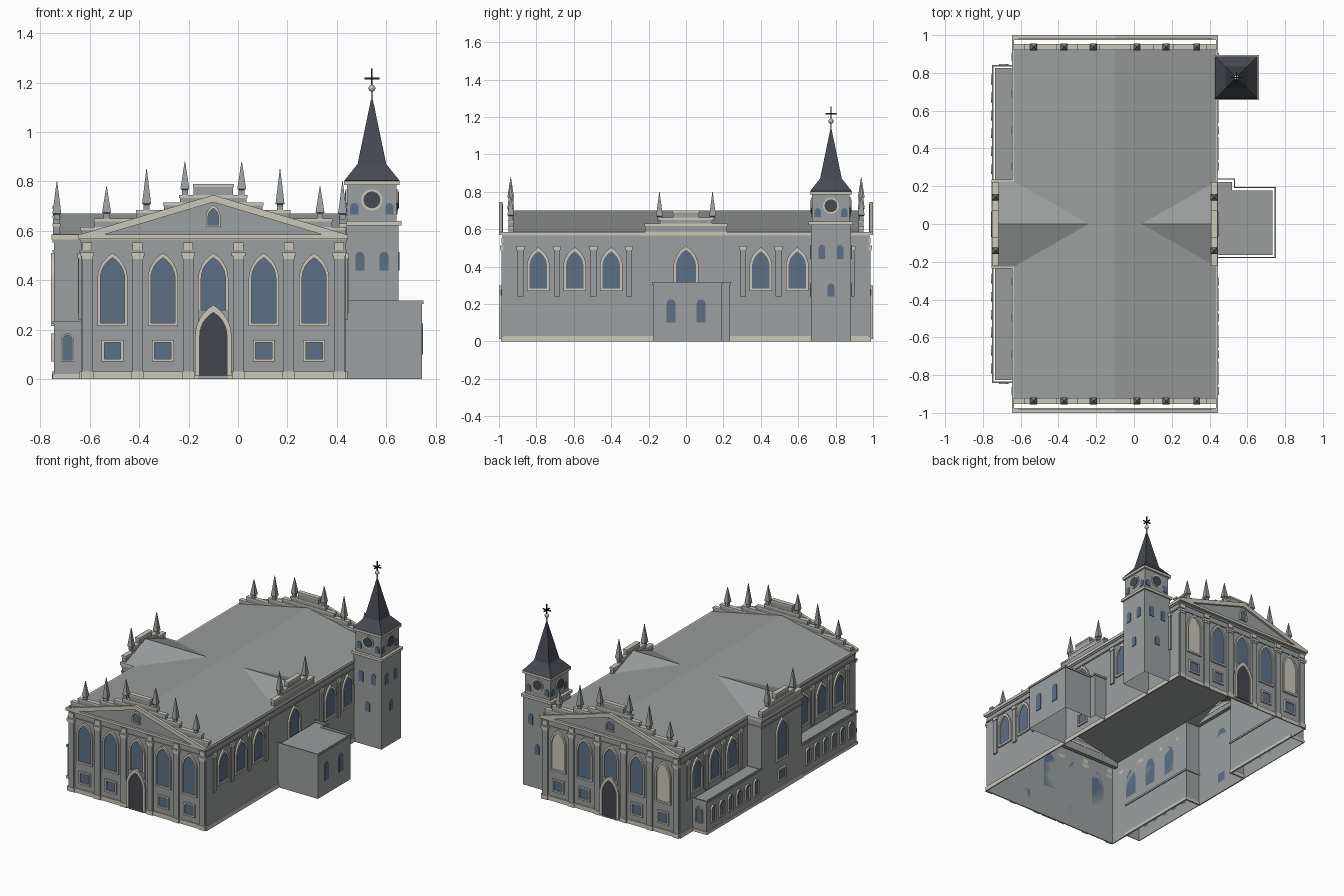
import bpy, bmesh
from math import sin, cos, pi, radians
from mathutils import Matrix, Vector

cube = bpy.data.objects.get("Cube")
if cube:
    bpy.data.objects.remove(cube)


def material(name, rgb):
    m = bpy.data.materials.new(name)
    m.use_nodes = True
    m.diffuse_color = (*rgb, 1)
    m.node_tree.nodes["Principled BSDF"].inputs["Base Color"].default_value = (*rgb, 1)
    return m


WALL = material("grey_plaster", (0.33, 0.35, 0.35))
ROOF = material("roof_grey", (0.32, 0.34, 0.335))
TRIM = material("pale_stone", (0.60, 0.57, 0.50))
GLASS = material("blue_glass", (0.11, 0.16, 0.235))
SLATE = material("dark_slate", (0.062, 0.068, 0.082))
DOOR = material("door_dark", (0.06, 0.062, 0.075))
METAL = material("black_iron", (0.02, 0.02, 0.022))

parts = {}


def part(name, mat):
    return parts.setdefault(name, (bmesh.new(), mat))[0]


def faces(bm, rings, closed=True):
    """Bridge equal rings of points, one after the other."""
    vs = [[bm.verts.new(p) for p in r] for r in rings]
    n = len(vs[0])
    for a, b in zip(vs, vs[1:]):
        for i in range(n if closed else n - 1):
            j = (i + 1) % n
            bm.faces.new((a[i], a[j], b[j], b[i]))
    return vs


class Side:
    """A wall plane: u runs along it, z up, d outward from the pivot."""
    def __init__(self, cx, cy, turn, d):
        self.m = Matrix.Translation((cx, cy, 0)) @ Matrix.Rotation(radians(90 * turn), 4, 'Z')
        self.d = d

    def at(self, pts, d):
        return [self.m @ Vector((u, -self.d - d, z)) for u, z in pts]


def prism(name, mat, side, pts, d0, d1):
    bm = part(name, mat)
    vs = faces(bm, [side.at(pts, d0), side.at(pts, d1)])
    bm.faces.new(vs[0])
    bm.faces.new(vs[1])


def rect(u, z0, z1, w):
    return [(u - w / 2, z0), (u + w / 2, z0), (u + w / 2, z1), (u - w / 2, z1)]


def block(name, mat, side, u, z0, z1, w, d0, d1):
    prism(name, mat, side, rect(u, z0, z1, w), d0, d1)


def pointed(u, z0, z1, w):
    arc = [(w * cos(a) - w / 2, w * sin(a)) for a in [pi / 3 * i / 6 for i in range(7)]]
    zs = z1 - arc[-1][1]
    return ([(u - w / 2, z0), (u + w / 2, z0)] + [(u + x, zs + z) for x, z in arc]
            + [(u - x, zs + z) for x, z in arc[-2::-1]])


def rounded(u, z0, z1, w):
    return ([(u - w / 2, z0), (u + w / 2, z0)]
            + [(u + w / 2 * cos(pi * i / 8), z1 - w / 2 + w / 2 * sin(pi * i / 8)) for i in range(9)])


def window(side, shape, u, z0, z1, w, rim=0.0, mat=GLASS, sill=True, depth=0.012):
    name = "door" if mat == DOOR else "blind_windows" if mat == TRIM else "windows"
    lo = z0 + rim if sill else z0
    inner = shape(u, lo, z1 - rim * (1.6 if shape is pointed else 1), w - 2 * rim)
    prism(name, mat, side, inner, 0, 0.004)
    if rim:
        outer = shape(u, z0, z1, w)
        faces(part("window_frames", TRIM),
              [side.at(outer, 0), side.at(outer, depth), side.at(inner, depth), side.at(inner, 0)])


def offset(plan, d):
    out, n = [], len(plan)
    for i, (x, y) in enumerate(plan):
        (px, py), (qx, qy) = plan[i - 1], plan[(i + 1) % n]
        a, b = Vector((y - py, px - x)).normalized(), Vector((qy - y, x - qx)).normalized()
        out.append((x + d * (a.x + b.x), y + d * (a.y + b.y)))
    return out


def lift(plan, z):
    return [(x, y, z) for x, y in plan]


def shell(name, plan, z0, z1, mat=WALL):
    faces(part(name, mat), [lift(plan, z0), lift(plan, z1)])


def band(name, mat, plan, z0, z1, out):
    o = offset(plan, out)
    faces(part(name, mat), [lift(plan, z0), lift(o, z0), lift(o, z1), lift(plan, z1)])


def flat_roof(name, plan, z, mat=ROOF):
    bm = part(name, mat)
    bm.faces.new([bm.verts.new(p) for p in lift(plan, z)])


def square(cx, cy, h):
    return [(cx - h, cy - h), (cx + h, cy - h), (cx + h, cy + h), (cx - h, cy + h)]


def pinnacle(side, u, d, z0, z1):
    x, y, _ = side.at([(u, 0)], d)[0]
    prof = [(0.012, z0), (0.012, z0 + 0.02), (0.018, z0 + 0.025), (0.001, z1)]
    faces(part("pinnacles", WALL), [lift(square(x, y, h), z) for h, z in prof])


def stepped_parapet(side, steps, z0, d0, d1):
    """Stairs of (half width, top height), each with a pale coping."""
    for i, (h, z) in enumerate(steps):
        block("parapets", WALL, side, 0, z0, z - 0.012, 2 * h, d0, d1)
        block("parapet_copings", TRIM, side, 0, z - 0.012, z, 2 * h + 0.006, d0 - 0.002, d1 + 0.002)
        z0 = z


# Main walls, with a shallow transept on the right side
L, R, TL, E, T = -0.635, 0.435, -0.745, 0.975, 0.225
MX = -0.1
nave = [(L, -E), (R, -E), (R, E), (L, E), (L, T), (TL, T), (TL, -T), (L, -T)]
shell("main_walls", nave, 0, 0.585)
band("plinth", TRIM, nave, 0, 0.03, 0.008)
band("string_course", WALL, nave, 0.513, 0.522, 0.006)
band("cornice", TRIM, nave, 0.565, 0.585, 0.01)
band("cornice_bed", WALL, nave, 0.553, 0.565, 0.005)

front, back = Side(MX, 0, 0, E), Side(MX, 0, 2, E)
left, right = Side(MX, 0, 1, R - MX), Side(MX, 0, 3, MX - L)
right_transept = Side(MX, 0, 3, MX - TL)

# Roof: two long slopes crossed by small transept gables
bm = part("main_roof", ROOF)
for x in (L, R):
    bm.faces.new([bm.verts.new(p) for p in
                  ((MX, -0.94, 0.70), (MX, 0.94, 0.70), (x, 0.94, 0.585), (x, -0.94, 0.585))])
for s in (-1, 1):
    for pts in (((TL, 0, 0.67), (-0.24, 0, 0.67), (L, s * T, 0.585), (TL, s * T, 0.585)),
                ((R, 0, 0.67), (0.04, 0, 0.67), (R, s * T, 0.585))):
        bm.faces.new([bm.verts.new(p) for p in pts])

# End facades
for side in (front, back):
    for i in range(6):
        u = (i - 2.5) * 0.204
        block("pilasters", WALL, side, u, 0.03, 0.49, 0.042, 0, 0.012)
        block("pilaster_bases", TRIM, side, u, 0, 0.03, 0.05, 0, 0.015)
        block("capitals", TRIM, side, u, 0.485, 0.5, 0.046, 0, 0.016)
        block("capitals", TRIM, side, u, 0.497, 0.513, 0.056, 0, 0.02)
        block("frieze_blocks", TRIM, side, u, 0.523, 0.553, 0.04, 0, 0.012)
    for i in range(-2, 3):
        blind = side is back and abs(i) == 2
        window(side, pointed, i * 0.204, 0.215, 0.51, 0.122, 0.012, TRIM if blind else GLASS)
        if i:
            window(side, rect, i * 0.204, 0.07, 0.158, 0.088, 0.011)
    block("door_backing", WALL, side, 0, 0, 0.28, 0.12, 0, 0.014)
    porch = Side(MX, 0, 0 if side is front else 2, E + 0.012)
    window(porch, pointed, 0, 0.012, 0.30, 0.148, 0.019, DOOR, sill=False)
    # Pediment with raking cornices
    block("front_cornices", TRIM, side, 0, 0.568, 0.585, 1.09, 0, 0.025)
    prism("pediments", WALL, side, [(-0.52, 0.585), (0.52, 0.585), (0, 0.735)], 0.004, 0.01)
    prism("raking_cornices", TRIM, side, [(-0.54, 0.585), (-0.44, 0.585), (0, 0.716), (0.44, 0.585),
                                          (0.54, 0.585), (0, 0.745)], 0.005, 0.025)
    window(Side(MX, 0, 0 if side is front else 2, E + 0.01), pointed, 0, 0.615, 0.705, 0.06, 0.009)
    # Stepped parapet behind
    stepped_parapet(side, [(0.535, 0.615), (0.48, 0.65), (0.31, 0.685), (0.20, 0.715),
                           (0.135, 0.745), (0.08, 0.79)], 0.55, -0.052, -0.025)
    for u, z0, z1 in ((0.432, 0.65, 0.78), (0.27, 0.685, 0.85), (0.115, 0.745, 0.88)):
        for s in (-1, 1):
            pinnacle(side, s * u, -0.038, z0, z1)

# Long sides
for side in (left, right):
    for s in (-1, 1):
        for u in (0.40, 0.595, 0.79):
            window(side, pointed, s * u, 0.268, 0.503, 0.122, 0.014)
        for u in (0.305, 0.495, 0.69, 0.885):
            block("pilasters", WALL, side, s * u, 0.24, 0.49, 0.034, 0, 0.01)
            block("capitals", TRIM, side, s * u, 0.488, 0.51, 0.042, 0, 0.014)

# Transept fronts
for side in (left, right_transept):
    window(side, pointed, 0, 0.215, 0.51, 0.135, 0.013)
    window(side, rect, 0, 0.07, 0.158, 0.088, 0.011)
    stepped_parapet(side, [(0.22, 0.63), (0.14, 0.662), (0.07, 0.70)], 0.585, -0.025, 0.004)
    for s in (-1, 1):
        pinnacle(side, s * 0.142, -0.012, 0.645, 0.80)

# Low aisles beside the right transept
for s in (-1, 1):
    y0, y1 = sorted((s * T, s * 0.835))
    plan = [(TL, y0), (L, y0), (L, y1), (TL, y1)]
    shell("aisle_walls", plan, 0, 0.235)
    band("aisle_plinth", TRIM, plan, 0, 0.02, 0.005)
    band("aisle_cornice", WALL, plan, 0.222, 0.235, 0.006)
    flat_roof("aisle_roofs", offset(plan, -0.01), 0.23)
    end = Side((TL + L) / 2, 0, 0 if s < 0 else 2, 0.835)
    window(end, rounded, 0, 0.07, 0.185, 0.052, 0.007)
    for i in range(6):
        window(right_transept, rounded, s * (0.29 + i * 0.095), 0.07, 0.185, 0.052, 0.007)

# Annex on the left side
annex = [(R, -0.175), (0.745, -0.175), (0.745, 0.19), (0.53, 0.19), (0.53, 0.235), (R, 0.235)]
shell("annex_walls", annex, 0, 0.315)
band("annex_cornice", WALL, annex, 0.303, 0.317, 0.006)
flat_roof("annex_roof", offset(annex, -0.012), 0.308)
annex_side = Side(0, 0, 1, 0.745)
for u in (-0.08, 0.08):
    window(annex_side, rounded, u, 0.10, 0.225, 0.046)

# Bell tower
CX, CY = 0.542, 0.775
body, belfry = square(CX, CY, 0.108), square(CX, CY, 0.1)
shell("tower_walls", body, 0, 0.63)
band("tower_cornice", TRIM, body, 0.622, 0.64, 0.011)
flat_roof("tower_ledge", offset(body, 0.008), 0.639, TRIM)
shell("belfry_walls", belfry, 0.64, 0.79)
band("belfry_cornice", TRIM, belfry, 0.785, 0.802, 0.012)
for turn in range(4):
    low, high = Side(CX, CY, turn, 0.108), Side(CX, CY, turn, 0.1)
    window(low, rounded, 0, 0.24, 0.31, 0.036)
    for s in (-1, 1):
        window(low, rounded, s * 0.049, 0.44, 0.515, 0.036)
        window(high, rounded, s * 0.071, 0.665, 0.712, 0.034)
    for name, mat, r, d in (("clock_rims", TRIM, 0.043, 0.006), ("clock_faces", SLATE, 0.034, 0.009)):
        ring = [(r * cos(pi * i / 12), 0.725 + r * sin(pi * i / 12)) for i in range(24)]
        prism(name, mat, high, ring, 0, d)

# Flared spire, ball and cross
faces(part("spire", SLATE), [lift(square(CX, CY, h), z) for h, z in
                             ((0.1, 0.80), (0.112, 0.803), (0.058, 0.87), (0.002, 1.14))])
faces(part("finial_stem", TRIM), [lift(square(CX, CY, 0.004), z) for z in (1.12, 1.18)])
bmesh.ops.create_uvsphere(part("finial_ball", TRIM), u_segments=12, v_segments=8, radius=0.014,
                          matrix=Matrix.Translation((CX, CY, 1.177)))
for turn in (0, 1):
    axis = Side(CX, CY, turn, 0)
    block("cross", METAL, axis, 0, 1.185, 1.257, 0.006, -0.003, 0.003)
    block("cross", METAL, axis, 0, 1.213, 1.22, 0.06, -0.003, 0.003)

for name, (bm, mat) in parts.items():
    bmesh.ops.recalc_face_normals(bm, faces=bm.faces)
    mesh = bpy.data.meshes.new(name)
    bm.to_mesh(mesh)
    bm.free()
    mesh.materials.append(mat)
    obj = bpy.data.objects.new(name, mesh)
    bpy.context.scene.collection.objects.link(obj)
